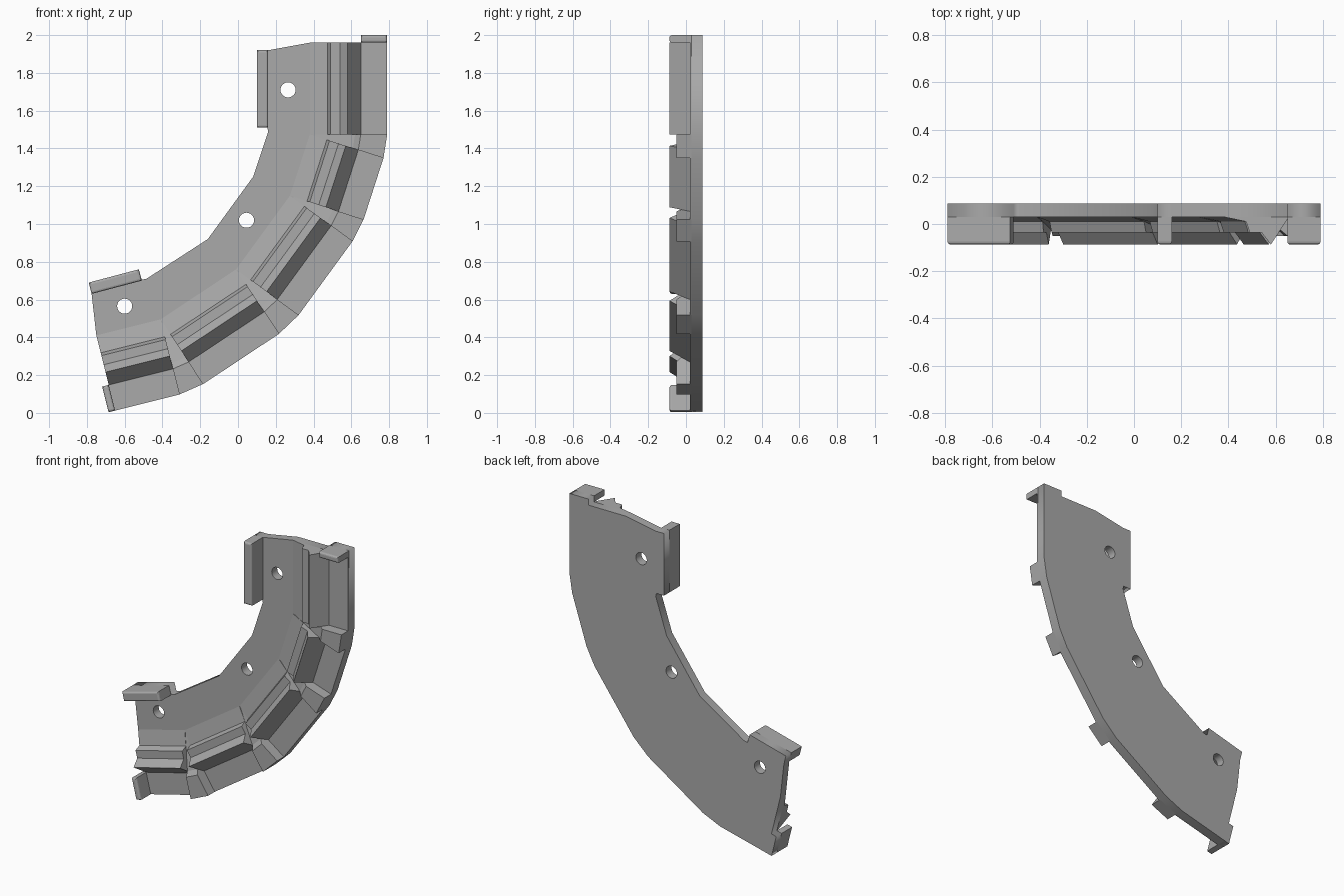
import bpy, bmesh, math
from mathutils import Vector

if "Cube" in bpy.data.objects:
    bpy.data.objects.remove(bpy.data.objects["Cube"])

BACK, BASE, LEDGE, FRONT = 0.087, 0.03, 0.02, -0.087

grey = bpy.data.materials.new("matte grey")
grey.diffuse_color = (0.40, 0.40, 0.40, 1)
grey.use_nodes = True
grey.node_tree.nodes["Principled BSDF"].inputs["Base Color"].default_value = grey.diffuse_color


def loft(name, a, b, round_front=0.0):
    """Closed solid between two matching loops of 3D points."""
    bm = bmesh.new()
    va = [bm.verts.new(p) for p in a]
    vb = [bm.verts.new(p) for p in b]
    bm.faces.new(va)
    bm.faces.new(vb[::-1])
    n = len(va)
    for i in range(n):
        j = (i + 1) % n
        bm.faces.new((va[j], va[i], vb[i], vb[j]))
    bmesh.ops.recalc_face_normals(bm, faces=bm.faces[:])
    if round_front:
        edges = [e for e in bm.edges if all(abs(v.co.y - a[0][1]) < 1e-5 for v in e.verts)]
        bmesh.ops.bevel(bm, geom=edges, offset=round_front, segments=3,
                        profile=0.5, affect='EDGES', clamp_overlap=True)
    me = bpy.data.meshes.new(name)
    bm.to_mesh(me)
    bm.free()
    me.materials.append(grey)
    ob = bpy.data.objects.new(name, me)
    bpy.context.collection.objects.link(ob)
    return ob


def block(name, outline, front, back, r=0.012):
    return loft(name, [(x, front, z) for x, z in outline],
                [(x, back, z) for x, z in outline], r)


# Fold line along which the ridges run, from the upper end to the lower end
fold = [Vector(p) for p in [(0.38, 1.96), (0.38, 1.475), (0.275, 1.15),
                            (-0.01, 0.76), (-0.41, 0.495), (-0.75, 0.41)]]
tangents = [(b - a).normalized() for a, b in zip(fold, fold[1:])]
normals = [Vector((-t.y, t.x)) for t in tangents]
WIDTH, RIDGE = 0.41, 0.27

# Back plate with three screw holes
outer = []
for i, n in enumerate(normals):
    outer += [fold[i] + n * WIDTH, fold[i + 1] + n * WIDTH]
end_n, end_t = normals[-1], tangents[-1]
clip_a = fold[-1] + end_n * WIDTH
clip_b = fold[-1] + end_n * RIDGE
lower_clip = [clip_a, clip_a + end_t * 0.036, clip_b + end_t * 0.036, clip_b]
lower_lip = [(-0.79, 0.69), (-0.775, 0.63), (-0.51, 0.70), (-0.525, 0.76)]
outline = [(0.10, 1.92), (0.16, 1.92), (0.38, 1.96), (0.65, 1.96), (0.65, 2.0), (0.79, 2.0)]
outline += [tuple(p) for p in outer[1:]]
outline += [tuple(p) for p in lower_clip[1:]]
outline += [tuple(fold[-1]), (-0.775, 0.63), (-0.79, 0.69), (-0.525, 0.76), (-0.51, 0.705),
            (-0.485, 0.71), (-0.16, 0.92), (0.08, 1.25), (0.16, 1.49), (0.155, 1.51), (0.10, 1.51)]


def spline(cu, pts):
    s = cu.splines.new('POLY')
    s.points.add(len(pts) - 1)
    for p, (x, z) in zip(s.points, pts):
        p.co = (x, z, 0, 1)
    s.use_cyclic_u = True


cu = bpy.data.curves.new("back_plate", 'CURVE')
cu.dimensions = '2D'
cu.fill_mode = 'BOTH'
cu.extrude = (BACK - BASE) / 2
spline(cu, outline)
for hx, hz in [(0.265, 1.71), (0.045, 1.02), (-0.60, 0.565)]:
    spline(cu, [(hx + 0.04 * math.cos(k * math.pi / 12), hz + 0.04 * math.sin(k * math.pi / 12))
                for k in range(24)])
cu.materials.append(grey)
plate = bpy.data.objects.new("back_plate", cu)
plate.rotation_euler = (math.pi / 2, 0, 0)
plate.location.y = (BACK + BASE) / 2
bpy.context.collection.objects.link(plate)

# Stepped ridge strips: (distance from fold, y)
profile = [(0, BASE), (0.095, 0.01), (0.11, -0.035), (0.16, -0.035), (0.20, FRONT),
           (RIDGE, LEDGE), (WIDTH, LEDGE), (WIDTH, BASE)]
for i, n in enumerate(normals):
    loops = []
    for f in (fold[i], fold[i + 1]):
        loops.append([((f + n * d).x, y, (f + n * d).y) for d, y in profile])
    loft("ridge_strip_%d" % (i + 1), *loops)

# Corner wedges rising from the fold, ending in a raised clip at the rim
wedge = [(0.02, BASE), (0.24, -0.025), (RIDGE, -0.05), (WIDTH, -0.05), (WIDTH, BASE)]
for i in range(1, 5):
    f = fold[i]
    loops = []
    for n in (normals[i - 1], normals[i]):
        loops.append([((f + n * d).x, y, (f + n * d).y) for d, y in wedge])
    loft("corner_clip_%d" % i, *loops)

# Lips at the two ends
block("inner_lip_upper", [(0.10, 1.51), (0.16, 1.51), (0.16, 1.92), (0.10, 1.92)], FRONT, BASE)
block("inner_lip_lower", lower_lip, FRONT, BASE)
block("outer_lip_upper", [(0.65, 1.96), (0.79, 1.96), (0.79, 2.0), (0.65, 2.0)], FRONT, BASE)
block("outer_lip_lower", [tuple(p) for p in lower_clip], FRONT, BASE)
